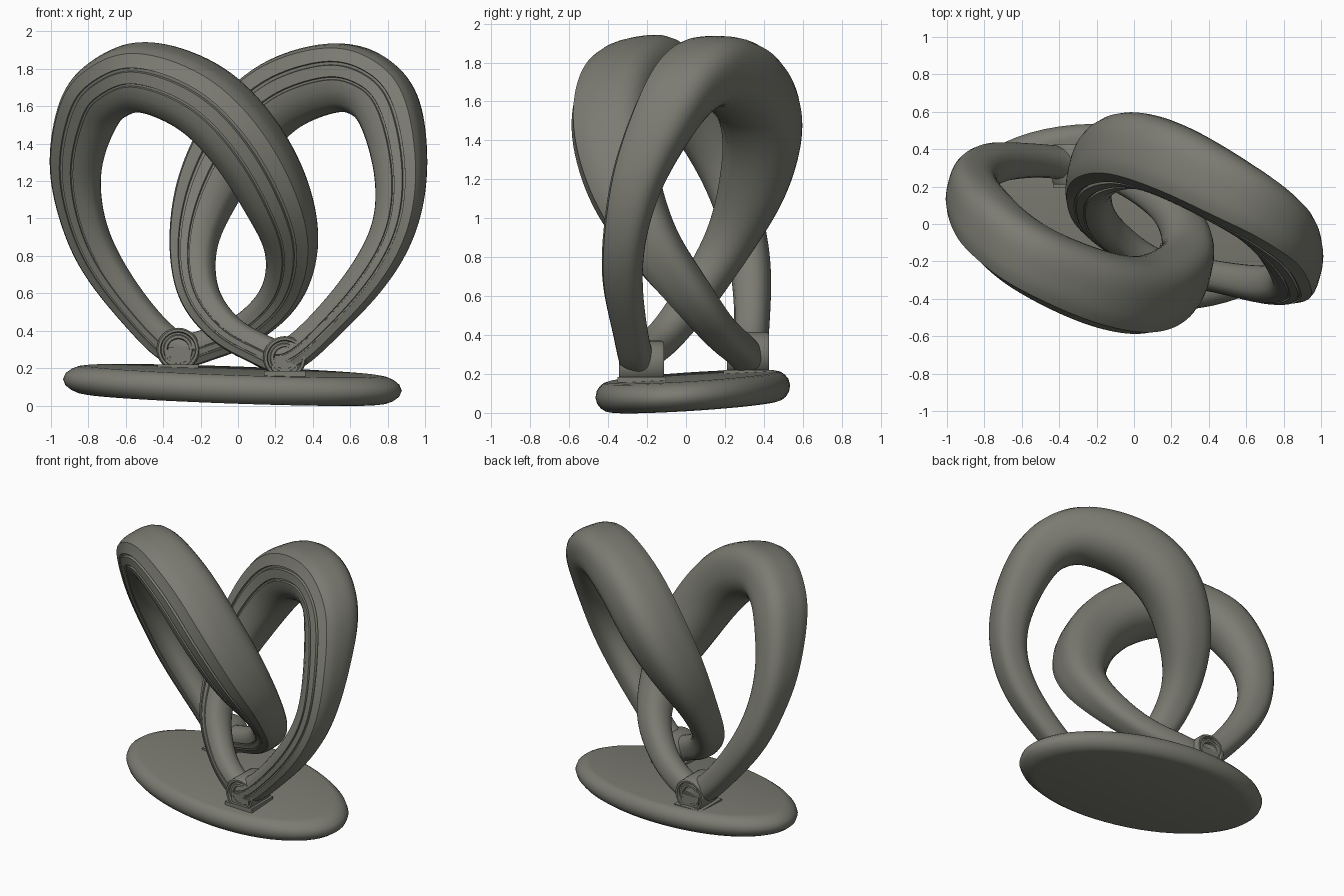
import bpy, bmesh, math
from mathutils import Vector, Matrix

if "Cube" in bpy.data.objects:
    bpy.data.objects.remove(bpy.data.objects["Cube"])

mat = bpy.data.materials.new("dark olive grey")
mat.diffuse_color = (0.2, 0.2, 0.17, 1)
mat.use_nodes = True
mat.node_tree.nodes["Principled BSDF"].inputs["Base Color"].default_value = mat.diffuse_color


def finish(bm, name, angle=40):
    bmesh.ops.recalc_face_normals(bm, faces=bm.faces)
    me = bpy.data.meshes.new(name)
    bm.to_mesh(me)
    bm.free()
    ob = bpy.data.objects.new(name, me)
    bpy.context.collection.objects.link(ob)
    me.materials.append(mat)
    bpy.ops.object.select_all(action='DESELECT')
    ob.select_set(True)
    bpy.context.view_layer.objects.active = ob
    bpy.ops.object.shade_smooth_by_angle(angle=math.radians(angle))
    return ob


def bridge(bm, a, b):
    n = len(a)
    for i in range(n):
        bm.faces.new((a[i], a[(i + 1) % n], b[(i + 1) % n], b[i]))


def lathe(bm, profile, sides, matrix):
    """Spin (radius, height) pairs round z and cap both ends."""
    rows = [[bm.verts.new(matrix @ Vector((r * math.cos(2 * math.pi * i / sides),
                                           r * math.sin(2 * math.pi * i / sides), z)))
             for i in range(sides)] for r, z in profile]
    for a, b in zip(rows, rows[1:]):
        bridge(bm, a, b)
    bm.faces.new(rows[0])
    bm.faces.new(rows[-1])


def box(bm, size, matrix):
    bmesh.ops.create_cube(bm, size=1, matrix=matrix @ Matrix.Diagonal((*size, 1)))


# hoop paths: x, y, z, tube radius
BACK_LEFT = [
    (-.33, .315, .30, .09), (-.525, .335, .48, .09), (-.73, .325, .76, .105),
    (-.835, .27, 1.02, .115), (-.865, .175, 1.30, .137), (-.79, .03, 1.58, .165),
    (-.675, -.095, 1.705, .175), (-.49, -.225, 1.755, .185), (-.2, -.35, 1.64, .195),
    (.03, -.385, 1.41, .195), (.20, -.31, 1.12, .18), (.285, -.165, .85, .14),
    (.235, .03, .60, .11), (.06, .175, .42, .09), (-.15, .28, .33, .085)]
FRONT_RIGHT = [
    (.26, -.25, .26, .09), (.465, -.29, .43, .09), (.70, -.33, .70, .105),
    (.835, -.31, .96, .115), (.867, -.235, 1.25, .137), (.81, -.085, 1.56, .165),
    (.70, .035, 1.705, .175), (.515, .16, 1.755, .185), (.23, .315, 1.66, .195),
    (.01, .385, 1.45, .195), (-.155, .335, 1.16, .17), (-.237, .21, .87, .125),
    (-.21, .04, .60, .105), (-.07, -.10, .41, .09), (.10, -.21, .31, .085)]

# tube section (outward, forward): flattened front with a stepped band, full back
SECTION = [(.64, .80), (.46, .88), (.44, .81), (.36, .81), (.34, .90),
           (.0, .92), (-.02, .85), (-.08, .85), (-.10, .92), (-.40, .88)]
for i in range(23):
    a = math.radians(140 + i * 260 / 22)
    c, s = math.cos(a), math.sin(a)
    e = 3.0 if c > 0 else 2.2
    k = (abs(c) ** e + abs(s) ** e) ** (-1 / e)
    SECTION.append((c * k, s * k))


def spline(p0, p1, p2, p3, t):
    return 0.5 * (2 * p1 + (p2 - p0) * t + (2 * p0 - 5 * p1 + 4 * p2 - p3) * t * t
                  + (3 * p1 - p0 - 3 * p2 + p3) * t ** 3)


def hoop(name, path, face):
    pts = [Vector(p) for p in path]
    n, steps = len(pts), 8
    fine = [spline(*(pts[(i + k) % n] for k in (-1, 0, 1, 2)), s / steps)
            for i in range(n) for s in range(steps)]
    for _ in range(6):                 # relax small kinks in the path
        fine = [(fine[i - 1] + fine[i] * 2 + fine[(i + 1) % len(fine)]) / 4
                for i in range(len(fine))]
    pos = [p.to_3d() for p in fine]
    face = Vector(face).normalized()
    centre = sum(pos, Vector()) / len(pos)
    bm = bmesh.new()
    rows = []
    for i, p in enumerate(pos):
        t = (pos[(i + 1) % len(pos)] - pos[i - 1]).normalized()
        f = (face - t * face.dot(t)).normalized()
        out = t.cross(f)
        if out.dot(p - centre) < 0:
            out = -out
        r = fine[i].w
        deep = 1 + (r - .1) * .8       # thicker parts are also deeper
        rows.append([bm.verts.new(p + (out * u + f * v * deep) * r) for u, v in SECTION])
    for i in range(len(rows)):
        bridge(bm, rows[i - 1], rows[i])
    return finish(bm, name, 35)


hoop("back_left_hoop", BACK_LEFT, (-.45, -1.7, -.33))
hoop("front_right_hoop", FRONT_RIGHT, (-.45, -1.7, .02))

# oval base with rounded rim, slightly tilted
tilt = Vector((0, 0, 1)).rotation_difference(Vector((.03, -.055, 1)).normalized())
base_m = (Matrix.Translation((-.03, .035, .11)) @ tilt.to_matrix().to_4x4()
          @ Matrix.Rotation(math.radians(-8), 4, 'Z') @ Matrix.Diagonal((.913, .49, .076, 1)))
bm = bmesh.new()
half = [(.87, 1), (.91, .93), (.95, .74), (.985, .42), (1, 0)]
lathe(bm, [(r, -h) for r, h in half] + [(r, h) for r, h in half[-2::-1]], 64, base_m)
finish(bm, "oval_base", 50)


# hinge barrels: stepped round ends with a slot bar, on a saddle plate
def hinge(name, x, y, z, base_z, length):
    bm = bmesh.new()
    m = Matrix.Translation((x, y, z)) @ Matrix.Rotation(math.pi / 2, 4, 'X')
    end = [(.055, -.03), (.06, -.01), (.075, -.01), (.08, -.02), (.09, -.02),
           (.095, 0), (.108, 0), (.116, -.013)]
    lathe(bm, [(r, -length - h) for r, h in end]
          + [(r, length + h) for r, h in end[::-1]], 32, m)
    for s in (-1, 1):
        box(bm, (.11, .02, .024), Matrix.Translation((x, y + s * (length - .025), z)))
    box(bm, (.14, length * 1.8, z - base_z), Matrix.Translation((x, y, (z + base_z) / 2)))
    box(bm, (.22, .25, .03), Matrix.Translation((x, y, base_z + .005)))
    return finish(bm, name, 35)


hinge("back_hinge", -.32, .318, .30, .20, .108)
hinge("front_hinge", .25, -.228, .255, .165, .115)
